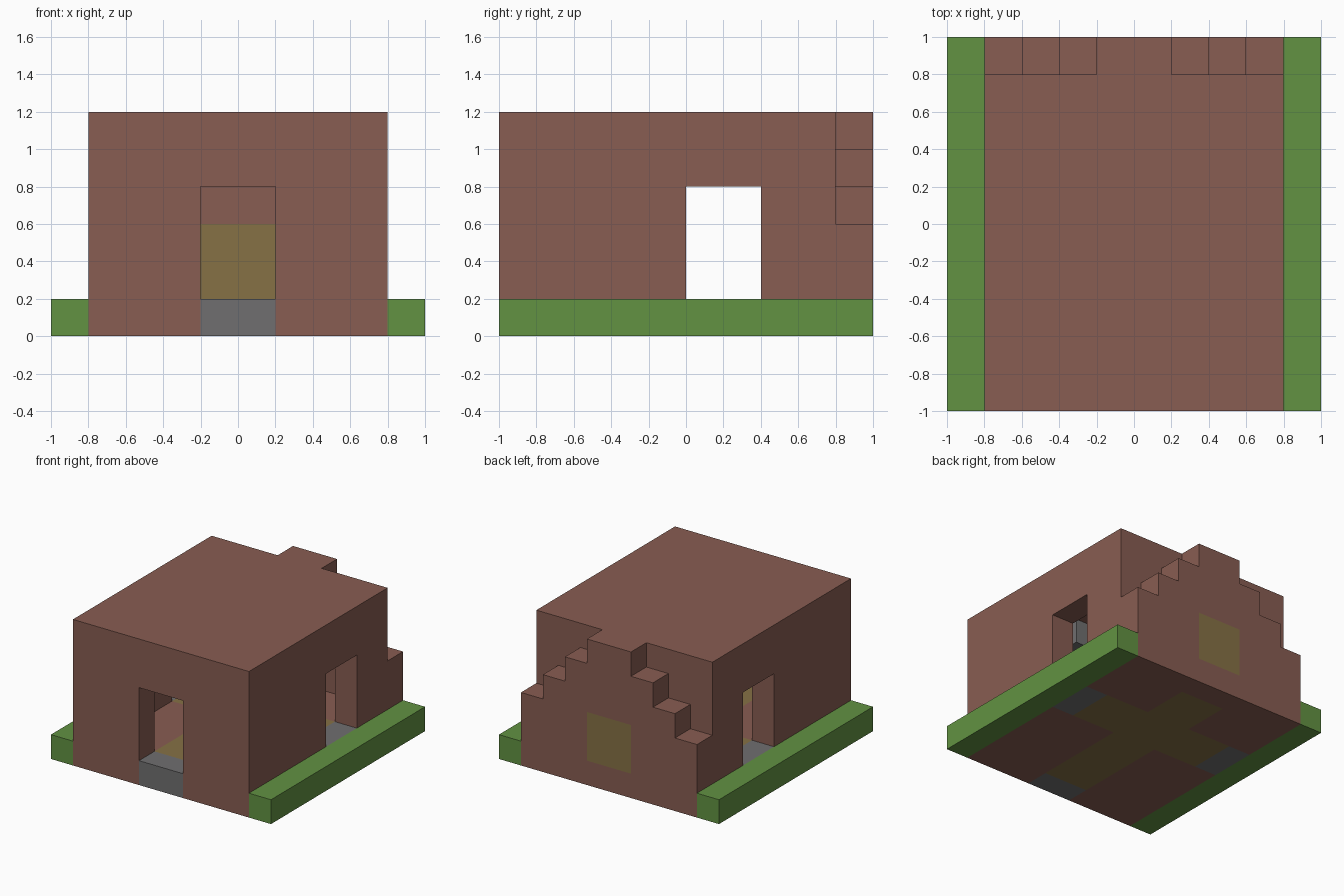
import bpy

cube = bpy.data.objects.get("Cube")
if cube:
    bpy.data.objects.remove(cube, do_unlink=True)

U = 0.2  # side of one building block


def material(name, rgb):
    mat = bpy.data.materials.new(name)
    mat.use_nodes = True
    linear = [((c / 255 + 0.055) / 1.055) ** 2.4 for c in rgb] + [1.0]
    mat.diffuse_color = linear
    mat.node_tree.nodes["Principled BSDF"].inputs["Base Color"].default_value = linear
    return mat


brown = material("brown_clay", (136, 93, 82))
green = material("grass_green", (98, 146, 66))
yellow = material("ochre_yellow", (134, 113, 69))
grey = material("stone_grey", (112, 111, 112))


def box(name, x, y, z, mat, mirror=False):
    """Box from ranges counted in blocks; mirror adds its twin across x = 0."""
    corners = [(a * U, b * U, c * U) for a in x for b in y for c in z]
    faces = [(0, 1, 3, 2), (4, 6, 7, 5), (0, 4, 5, 1),
             (2, 3, 7, 6), (0, 2, 6, 4), (1, 5, 7, 3)]
    mesh = bpy.data.meshes.new(name)
    mesh.from_pydata(corners, [], faces)
    mesh.materials.append(mat)
    obj = bpy.data.objects.new(name, mesh)
    bpy.context.collection.objects.link(obj)
    if mirror:
        mod = obj.modifiers.new("Mirror", "MIRROR")
        mod.use_mirror_merge = False
    return obj


# Ground strips and floor
box("grass_strip", (4, 5), (-5, 5), (0, 1), green, True)
box("floor_front", (1, 4), (-5, 0), (0, 1), brown, True)
box("floor_back", (1, 4), (2, 5), (0, 1), brown, True)
box("floor_back_middle", (-1, 1), (4, 5), (0, 1), brown)
box("carpet_long", (-1, 1), (-4, 4), (0, 1), yellow)
box("carpet_arm", (1, 3), (0, 2), (0, 1), yellow, True)
box("front_door_sill", (-1, 1), (-5, -4), (0, 1), grey)
box("side_door_sill", (3, 4), (0, 2), (0, 1), grey, True)

# Walls with openings
box("front_wall", (1, 3), (-5, -4), (1, 5), brown, True)
box("front_lintel", (-1, 1), (-5, -4), (4, 5), brown)
box("side_wall_front", (3, 4), (-5, 0), (1, 5), brown, True)
box("side_wall_back", (3, 4), (2, 4), (1, 5), brown, True)
box("side_lintel", (3, 4), (0, 2), (4, 5), brown, True)
box("roof", (-4, 4), (-5, 4), (5, 6), brown)

# Stepped back wall with its inset panel
for step in range(3):
    box(f"back_step_{step + 1}", (3 - step, 4 - step), (4, 5),
        (1, 3 + step), brown, True)
box("back_wall_panel", (-1, 1), (4, 5), (1, 3), yellow)
box("back_wall_top", (-1, 1), (4, 5), (3, 6), brown)
box("back_wall_filler", (2, 3), (3, 4), (4, 5), brown, True)

# Block hung under the ceiling
box("ceiling_block", (-2, 2), (-3, -1), (4, 5), grey)
